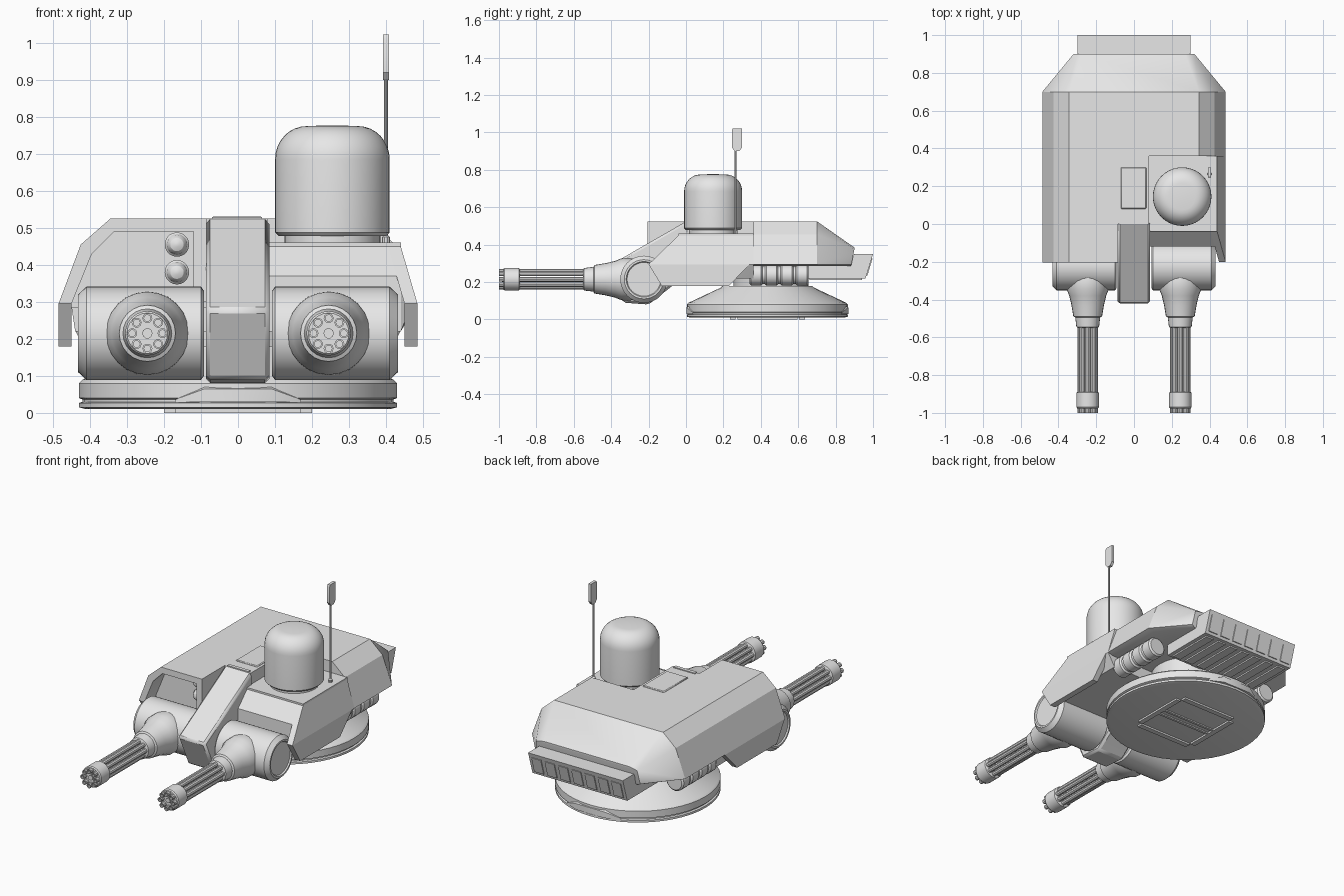
import bpy, bmesh, math
from mathutils import Matrix, Vector

cube = bpy.data.objects.get("Cube")
if cube:
    bpy.data.objects.remove(cube, do_unlink=True)

GREY = (0.8, 0.8, 0.8, 1)
mat = bpy.data.materials.new("plain grey")
mat.use_nodes = True
mat.diffuse_color = GREY
mat.node_tree.nodes["Principled BSDF"].inputs["Base Color"].default_value = GREY


def finish(name, bm, bevel=0):
    bmesh.ops.recalc_face_normals(bm, faces=bm.faces[:])
    mesh = bpy.data.meshes.new(name)
    bm.to_mesh(mesh)
    bm.free()
    mesh.materials.append(mat)
    for p in mesh.polygons:
        p.use_smooth = True
    mesh.set_sharp_from_angle(angle=math.radians(28))
    ob = bpy.data.objects.new(name, mesh)
    bpy.context.collection.objects.link(ob)
    if bevel:
        mod = ob.modifiers.new("bevel", "BEVEL")
        mod.width = bevel
        mod.segments = 1
    return ob


def prism(name, profile, axis, lo, hi, bevel=0):
    """Extrude a profile along x (points are y, z), y (x, z) or z (x, y)."""
    bm = bmesh.new()
    place = {"x": lambda a, b, t: (t, a, b),
             "y": lambda a, b, t: (a, t, b),
             "z": lambda a, b, t: (a, b, t)}[axis]
    low, high = [[bm.verts.new(place(a, b, t)) for a, b in profile] for t in (lo, hi)]
    bm.faces.new(low)
    bm.faces.new(high)
    n = len(profile)
    for i in range(n):
        j = (i + 1) % n
        bm.faces.new((low[i], low[j], high[j], high[i]))
    return finish(name, bm, bevel)


def box(name, x, y, z, bevel=0):
    return prism(name, [(x[0], y[0]), (x[1], y[0]), (x[1], y[1]), (x[0], y[1])],
                 "z", z[0], z[1], bevel)


def convex(name, points):
    bm = bmesh.new()
    for p in points:
        bm.verts.new(p)
    bmesh.ops.convex_hull(bm, input=bm.verts[:])
    bmesh.ops.dissolve_limit(bm, angle_limit=0.02, verts=bm.verts[:], edges=bm.edges[:])
    return finish(name, bm)


def lathe(name, profile, centre, direction=(0, 0, 1), sides=32):
    """Spin (radius, height) points around an axis and close both ends."""
    bm = bmesh.new()
    rot = Vector((0, 0, 1)).rotation_difference(Vector(direction)).to_matrix().to_4x4()
    m = Matrix.Translation(centre) @ rot
    rings = []
    for r, h in profile:
        turn = [2 * math.pi * i / sides for i in range(sides)]
        rings.append([bm.verts.new(m @ Vector((r * math.cos(a), r * math.sin(a), h))) for a in turn])
    for a, b in zip(rings, rings[1:]):
        for i in range(sides):
            j = (i + 1) % sides
            bm.faces.new((a[i], a[j], b[j], b[i]))
    bm.faces.new(rings[0])
    bm.faces.new(rings[-1])
    return finish(name, bm)


def mirrored(points):
    return [(s * x, y, z) for x, y, z in points for s in (1, -1)]


# Turntable base with a groove around the rim
MID = 0.435
lathe("base_disc", [(0.41, 0.01), (0.43, 0.015), (0.43, 0.027), (0.42, 0.03), (0.42, 0.036),
                    (0.43, 0.04), (0.43, 0.08), (0.42, 0.09), (0.25, 0.17), (0.24, 0.18)],
      (0, MID, 0), sides=48)
lathe("base_neck", [(0.2, 0.17), (0.2, 0.3)], (0, MID + 0.02, 0))
for s, side in ((-1, "front"), (1, "rear")):
    convex("rim_bump_" + side,
           [(x, MID + s * r, z) for z in (0.028, 0.036) for x, r in ((-0.17, 0.397), (0.17, 0.397))]
           + [(x, MID + s * r, z) for x in (-0.09, 0.09)
              for r, z in ((0.433, 0.03), (0.433, 0.065), (0.42, 0.07))])
# Raised frame under the base
for s in (-1, 1):
    box("under_frame_side", sorted((s * 0.2, s * 0.17)), (MID - 0.16, MID + 0.16), (0, 0.012))
    box("under_frame_end", (-0.17, 0.17), sorted((MID + s * 0.2, MID + s * 0.17)), (0, 0.012))
    box("under_frame_bar", (-0.17, 0.17), sorted((MID + s * 0.03, MID + s * 0.015)), (0.003, 0.012))

# Rear hull, tapering to the back
section = [(0.345, 0.525), (0.425, 0.455), (0.485, 0.295), (0.45, 0.285)]
convex("rear_hull", mirrored([(x, y, z) for y in (0.36, 0.7) for x, z in section]
                             + [(0.27, 0.9, 0.385), (0.32, 0.9, 0.375),
                                (0.33, 0.885, 0.295), (0.31, 0.88, 0.285)]))

# Front hull, right half: solid part, then an open hood with a recess
right = [(-x, z) for x, z in section]
prism("front_hull_right", right + [(-0.44, 0.22), (0.08, 0.22), (0.08, 0.525)], "y", 0.0, 0.36)
prism("hood_back", right + [(-0.085, 0.285), (-0.085, 0.525)], "y", -0.1, 0.0)
prism("hood", [(-0.085, 0.525)] + right[:3] +
      [(-0.45, 0.295), (-0.395, 0.43), (-0.335, 0.49), (-0.12, 0.49), (-0.12, 0.3), (-0.085, 0.3)],
      "y", -0.205, -0.1)
for z in (0.455, 0.38):
    lathe("hood_lamp", [(0.033, 0), (0.033, 0.02), (0.028, 0.025), (0.026, 0.035),
                        (0.018, 0.045), (0.006, 0.05)], (-0.165, -0.1, z), (0, -1, 0), 20)

# Front hull, left half: lower deck with a sloped nose
convex("front_hull_left", [(0.08, -0.04, 0.45), (0.08, 0.36, 0.45), (0.08, -0.12, 0.37),
                           (0.08, -0.12, 0.22), (0.08, 0.36, 0.22), (0.425, -0.04, 0.45),
                           (0.425, 0.36, 0.45), (0.44, -0.12, 0.37), (0.44, -0.12, 0.22),
                           (0.44, 0.36, 0.22), (0.485, 0.36, 0.295), (0.47, -0.1, 0.295)])
box("dome_deck", (0.08, 0.44), (-0.04, 0.36), (0.415, 0.46))
convex("left_cheek", [(x - d, y, z) for d in (0, 0.035)
                      for x, y, z in ((0.44, -0.04, 0.45), (0.485, -0.2, 0.295),
                                      (0.485, 0.36, 0.295), (0.44, 0.36, 0.45))])

# Side skirts and ribbed side canisters
for s in (-1, 1):
    lo, hi = sorted((s * 0.45, s * 0.485))
    prism("side_skirt", [(-0.2, 0.295), (-0.13, 0.18), (0.23, 0.18), (0.34, 0.295)], "x", lo, hi)
    ribs = []
    for i in range(4):
        y = 0.34 + i * 0.082
        ribs += [(0.047, y), (0.056, y + 0.008), (0.056, y + 0.062), (0.047, y + 0.07)]
    lathe("side_canister", ribs, (s * 0.385, 0, 0.237), (0, 1, 0), 20)

# Rear exhaust block with vents and underside ribs
prism("exhaust_block", [(0.64, 0.22), (0.96, 0.22), (1.0, 0.35), (0.9, 0.35), (0.87, 0.29),
                        (0.64, 0.29)], "x", -0.3, 0.3)
for i in range(7):
    x = -0.252 + i * 0.084
    prism("vent_panel", [(0.962, 0.235), (0.97, 0.235), (0.997, 0.325), (0.99, 0.325)],
          "x", x - 0.03, x + 0.03)
    box("under_rib", (x - 0.025, x + 0.025), (0.66, 0.94), (0.212, 0.221))

# Sloped centre spine and top hatch
prism("centre_spine", [(0.01, 0.53), (-0.425, 0.28), (-0.335, 0.09), (-0.2, 0.08), (-0.06, 0.19),
                       (0.02, 0.24)], "x", -0.087, 0.085, 0.012)
box("spine_cap", (-0.07, 0.065), (0.0, 0.02), (0.5, 0.53))
box("top_hatch", (-0.07, 0.065), (0.08, 0.3), (0.51, 0.531), 0.004)

# Sensor dome
curve = [(0.07 + 0.085 * math.cos(a), 0.685 + 0.09 * math.sin(a))
         for a in [math.radians(11.25 * i) for i in range(9)]]
lathe("dome_neck", [(0.13, 0.45), (0.13, 0.49)], (0.255, 0.145, 0))
lathe("sensor_dome", [(0.145, 0.478), (0.155, 0.488)] + curve + [(0.02, 0.777)], (0.255, 0.145, 0), sides=40)

# Antenna with a paddle tip
lathe("antenna_mast", [(0.011, 0.45), (0.011, 0.475), (0.005, 0.48), (0.005, 0.92)], (0.4, 0.265, 0), sides=10)
prism("antenna_paddle", [(0.26, 0.9), (0.285, 0.9), (0.3, 0.92), (0.3, 1.022), (0.25, 1.022),
                         (0.245, 1.01), (0.245, 0.92)], "x", 0.392, 0.408)

# Twin rotary guns
for s in (-1, 1):
    gx, gz = s * 0.245, 0.215
    lathe("gun_drum", [(0.115, 0.092), (0.126, 0.1), (0.126, 0.41), (0.105, 0.432), (0.095, 0.432),
                       (0.09, 0.425)], (0, -0.225, gz), (s, 0, 0))
    lathe("gun_mount", [(0.108, 0.27), (0.113, 0.3), (0.112, 0.345), (0.098, 0.38), (0.086, 0.43),
                        (0.076, 0.49), (0.066, 0.495), (0.06, 0.545), (0.05, 0.55)],
          (gx, 0, gz), (0, -1, 0), 24)
    lathe("barrel_collar", [(0.05, 0.888), (0.06, 0.893), (0.06, 0.97), (0.055, 0.976)],
          (gx, 0, gz), (0, -1, 0), 24)
    lathe("barrel_core", [(0.014, 0.5), (0.014, 0.985)], (gx, 0, gz), (0, -1, 0), 10)
    for i in range(8):
        a = math.radians(45 * i)
        lathe("barrel", [(0.0135, 0.5), (0.0135, 1.0), (0.009, 1.0), (0.009, 0.98)],
              (gx + 0.041 * math.cos(a), 0, gz + 0.041 * math.sin(a)), (0, -1, 0), 10)
